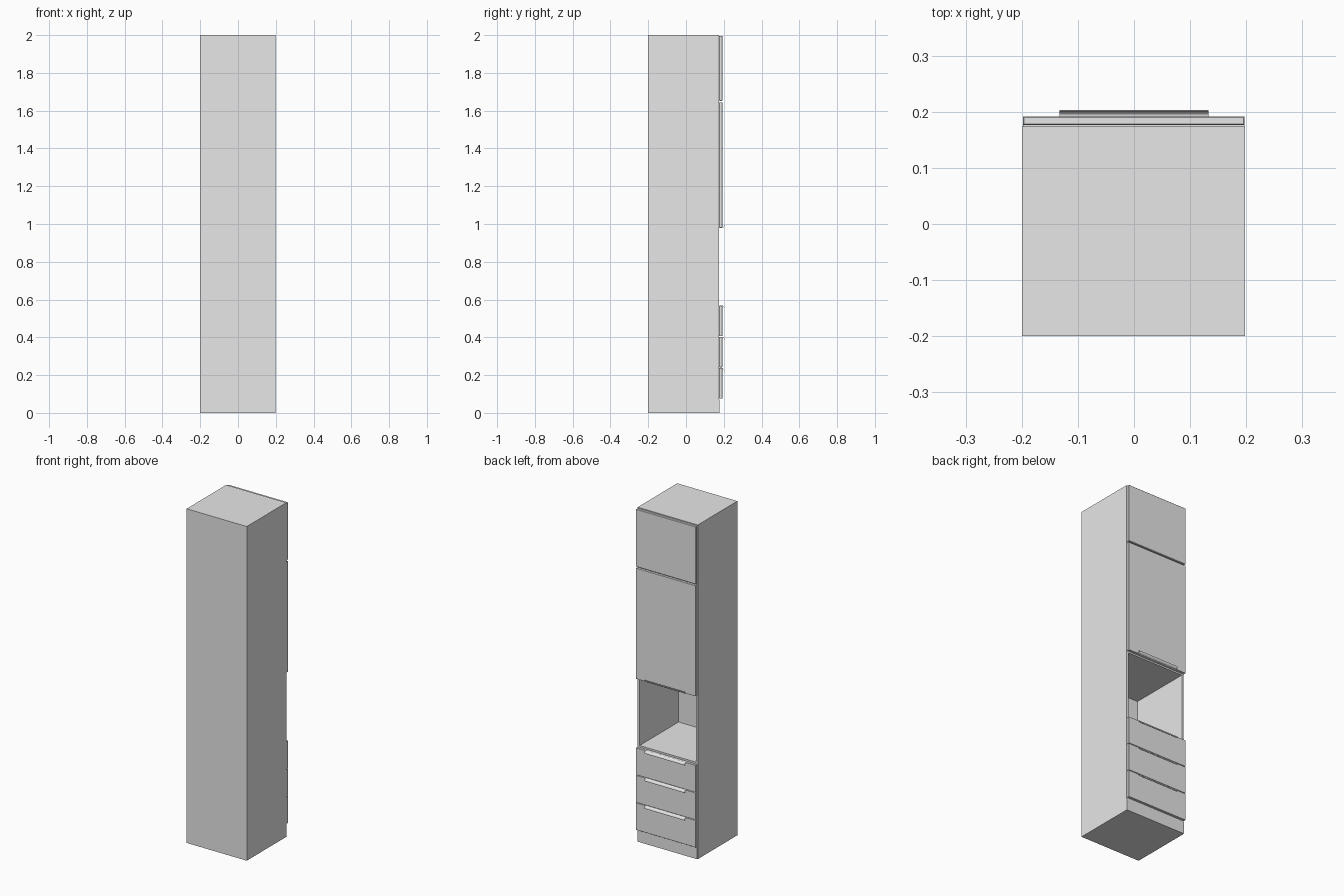
import bpy, bmesh, math

if "Cube" in bpy.data.objects:
    bpy.data.objects.remove(bpy.data.objects["Cube"])

grey = bpy.data.materials.new("light grey")
grey.diffuse_color = (0.8, 0.8, 0.8, 1)
grey.use_nodes = True
grey.node_tree.nodes["Principled BSDF"].inputs["Base Color"].default_value = grey.diffuse_color

X0, X1 = -0.2, 0.198      # carcass sides
Y0, YF = -0.2, 0.174      # carcass back and front
T = 0.013                 # panel thickness
FX0, FX1 = -0.198, 0.197  # width of fronts
FRONT = 0.192             # outer face of fronts


def finish(name, bm):
    bmesh.ops.recalc_face_normals(bm, faces=bm.faces)
    me = bpy.data.meshes.new(name)
    bm.to_mesh(me)
    bm.free()
    me.materials.append(grey)
    ob = bpy.data.objects.new(name, me)
    bpy.context.collection.objects.link(ob)
    return ob


def box(name, x, y, z, bevel=0):
    bm = bmesh.new()
    bmesh.ops.create_cube(bm, size=1)
    for v in bm.verts:
        v.co = [lo + (c + 0.5) * (hi - lo) for c, (lo, hi) in zip(v.co, (x, y, z))]
    ob = finish(name, bm)
    if bevel:
        mod = ob.modifiers.new("edge", 'BEVEL')
        mod.width = bevel
        mod.segments = 1
    return ob


def handle(name, z, down):
    """Curved finger lip; down=1 hangs below z, down=-1 is flipped to stand above it."""
    r_y, r_z, t, n = 0.0115, 0.014, 0.0018, 6
    arc = [i / n * math.pi / 2 for i in range(n + 1)]
    y0 = FRONT - 0.0005
    outer = [(y0 + r_y * math.sin(a), -r_z * (1 - math.cos(a))) for a in arc]
    inner = [(y0 + (r_y - t) * math.sin(a), -r_z + (r_z - t) * math.cos(a)) for a in arc]
    bm = bmesh.new()
    face = bm.faces.new([bm.verts.new((-0.133, y, z + down * h))
                         for y, h in outer + inner[::-1]])
    ext = bmesh.ops.extrude_face_region(bm, geom=[face])
    bmesh.ops.translate(bm, vec=(0.266, 0, 0),
                        verts=[g for g in ext["geom"] if isinstance(g, bmesh.types.BMVert)])
    return finish(name, bm)


# Carcass panels
box("left_side", (X0, X0 + T), (Y0, YF), (0, 2))
box("right_side", (X1 - T, X1), (Y0, YF), (0, 2))
inside = (X0 + T, X1 - T)
box("back_panel", inside, (Y0, Y0 + 0.006), (0, 2))
shelves = [("base_panel", 0.0), ("drawer_floor", 0.07), ("niche_floor", 0.564),
           ("niche_ceiling", 0.973), ("upper_shelf", 1.642), ("top_panel", 2 - T)]
for name, z in shelves:
    box(name, inside, (Y0 + 0.006, YF), (z, z + T))

# Plinth board
box("plinth", (FX0, FX1), (YF - 0.012, 0.177), (0, 0.072))

# Three drawer fronts with lips on their top edges
for i in range(3):
    top = 0.238 + 0.165 * i
    box(f"drawer_front_{i + 1}", (FX0, FX1), (YF + 0.002, FRONT), (top - 0.162, top), 0.001)
    handle(f"drawer_handle_{i + 1}", top, 1)

# Doors above the open niche
box("tall_door", (FX0, FX1), (YF + 0.002, FRONT), (0.98, 1.643), 0.001)
handle("tall_door_handle", 0.98, -1)
box("top_door", (FX0, FX1), (YF + 0.002, FRONT), (1.651, 1.996), 0.002)
